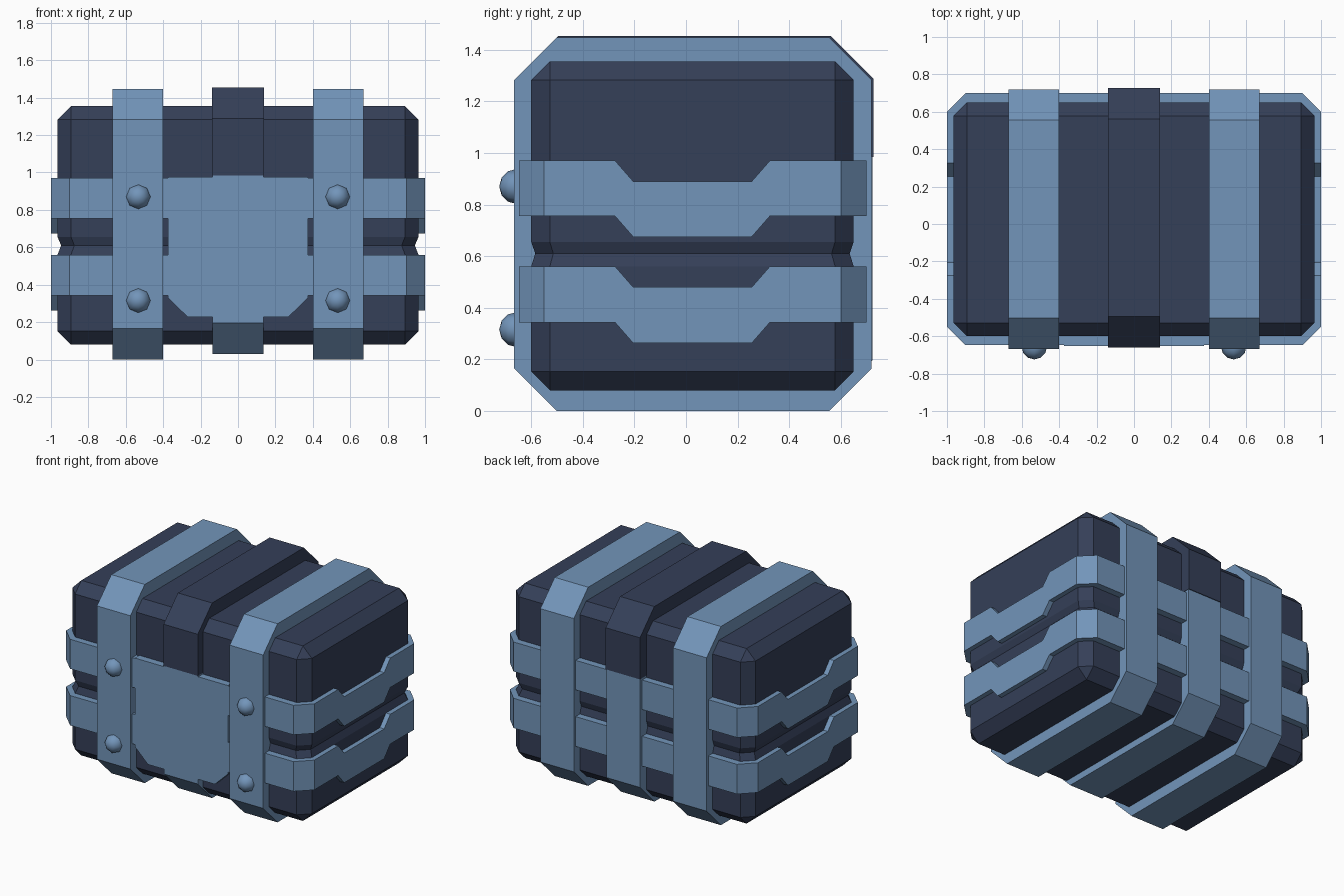
import bpy, bmesh, math
from mathutils import Matrix, Vector

if "Cube" in bpy.data.objects:
    bpy.data.objects.remove(bpy.data.objects["Cube"])


def material(name, rgb):
    m = bpy.data.materials.new(name)
    m.diffuse_color = (*rgb, 1)
    m.use_nodes = True
    m.node_tree.nodes["Principled BSDF"].inputs["Base Color"].default_value = m.diffuse_color
    return m


BLUE = material("steel_blue", (0.17, 0.30, 0.49))
DARK = material("dark_slate", (0.035, 0.05, 0.098))


def finish(name, bm, mat, smooth=False):
    bmesh.ops.recalc_face_normals(bm, faces=bm.faces)
    me = bpy.data.meshes.new(name)
    bm.to_mesh(me)
    bm.free()
    me.materials.append(mat)
    for p in me.polygons:
        p.use_smooth = smooth
    ob = bpy.data.objects.new(name, me)
    bpy.context.collection.objects.link(ob)
    return ob


def loft_closed(bm, loops):
    """Join four vertex loops into a hollow band."""
    vs = [[bm.verts.new(p) for p in loop] for loop in loops]
    n = len(vs[0])
    for a, b in zip(vs, vs[1:] + vs[:1]):
        for i in range(n):
            j = (i + 1) % n
            bm.faces.new((a[i], a[j], b[j], b[i]))


def octagon(y0, y1, z0, z1, c):
    return [(y0 + c, z0), (y1 - c, z0), (y1, z0 + c), (y1, z1 - c),
            (y1 - c, z1), (y0 + c, z1), (y0, z1 - c), (y0, z0 + c)]


def strap(name, x, w, y0, y1, z0, z1, mat, c=0.165, t=0.12, cut=None, keep_top=True):
    """Chamfered hoop around the crate, optionally cut off at one height."""
    outer = octagon(y0, y1, z0, z1, c)
    inner = octagon(y0 + t, y1 - t, z0 + t, z1 - t, c - 0.586 * t)
    bm = bmesh.new()
    loft_closed(bm, [[(x + s * w, y, z) for y, z in prof]
                     for s, prof in ((-1, outer), (1, outer), (1, inner), (-1, inner))])
    if cut is not None:
        bmesh.ops.bisect_plane(bm, geom=bm.verts[:] + bm.edges[:] + bm.faces[:],
                               plane_co=(0, 0, cut), plane_no=(0, 0, 1),
                               clear_inner=keep_top, clear_outer=not keep_top)
        bmesh.ops.holes_fill(bm, edges=[e for e in bm.edges if e.is_boundary])
    return finish(name, bm, mat)


# Body: chamfered box with a shallow groove around the middle
bm = bmesh.new()
bmesh.ops.create_cube(bm, size=1)
bmesh.ops.scale(bm, vec=(1.93, 1.25, 1.275), verts=bm.verts)
bmesh.ops.translate(bm, vec=(0, 0.025, 0.7175), verts=bm.verts)
bmesh.ops.bevel(bm, geom=bm.edges[:], offset=0.072, segments=1, affect='EDGES')
for z in (0.56, 0.61, 0.655):
    bmesh.ops.bisect_plane(bm, geom=bm.verts[:] + bm.edges[:] + bm.faces[:],
                           plane_co=(0, 0, z), plane_no=(0, 0, 1))
for v in bm.verts:
    if abs(v.co.z - 0.61) < 0.01:
        v.co.x *= 0.98
        v.co.y = 0.025 + (v.co.y - 0.025) * 0.975
finish("crate_body", bm, DARK)

# Outer straps
for side, x in (("left", -0.535), ("right", 0.535)):
    strap(side + "_strap", x, 0.135, -0.667, 0.72, 0, 1.447, BLUE)

# Centre strap: dark upper part over the lid, blue lower part
strap("centre_strap_upper", 0, 0.138, -0.66, 0.727, 0.03, 1.453, DARK, cut=0.985)
strap("centre_strap_lower", 0, 0.136, -0.656, 0.722, 0.03, 1.453, BLUE,
      cut=0.985, keep_top=False)

# Horizontal bands that dip on the two ends
half = [(0.9, 0.70, 0), (1, 0.60, 0), (1, 0.325, 0), (1, 0.255, -0.08),
        (1, -0.205, -0.08), (1, -0.275, 0), (1, -0.55, 0), (0.9, -0.648, 0)]
path = half + [(-x, y, z) for x, y, z in reversed(half)]
inset = [(x - math.copysign(0.06, x), min(max(y, -0.58), 0.63), z) for x, y, z in path]
for label, z0, z1 in (("lower", 0.343, 0.56), ("upper", 0.755, 0.97)):
    bm = bmesh.new()
    loft_closed(bm, [[(x, y, z + h) for x, y, z in p]
                     for p, h in ((path, z0), (path, z1), (inset, z1), (inset, z0))])
    finish(label + "_band", bm, BLUE)

# Front plate with clipped lower corners
plate = [(0.375, 0.975), (0.375, 0.33), (0.27, 0.228)]
plate += [(-x, z) for x, z in reversed(plate)]
bm = bmesh.new()
face = bm.faces.new([bm.verts.new((x, -0.652, z)) for x, z in plate])
ext = bmesh.ops.extrude_face_region(bm, geom=[face])
bmesh.ops.translate(bm, vec=(0, 0.08, 0),
                    verts=[v for v in ext["geom"] if isinstance(v, bmesh.types.BMVert)])
if not face.is_valid or len(bm.faces) < 8:
    bm.faces.new([v for v in bm.verts if v.co.y < -0.64])
finish("front_plate", bm, BLUE)

# Rivets on the outer straps
for sx in (-1, 1):
    for z in (0.87, 0.315):
        bm = bmesh.new()
        bmesh.ops.create_uvsphere(bm, u_segments=8, v_segments=6, radius=0.068,
                                  matrix=Matrix.Translation(Vector((sx * 0.533, -0.656, z)))
                                  @ Matrix.Rotation(math.pi / 2, 4, 'X'))
        finish("rivet", bm, BLUE, smooth=True)
